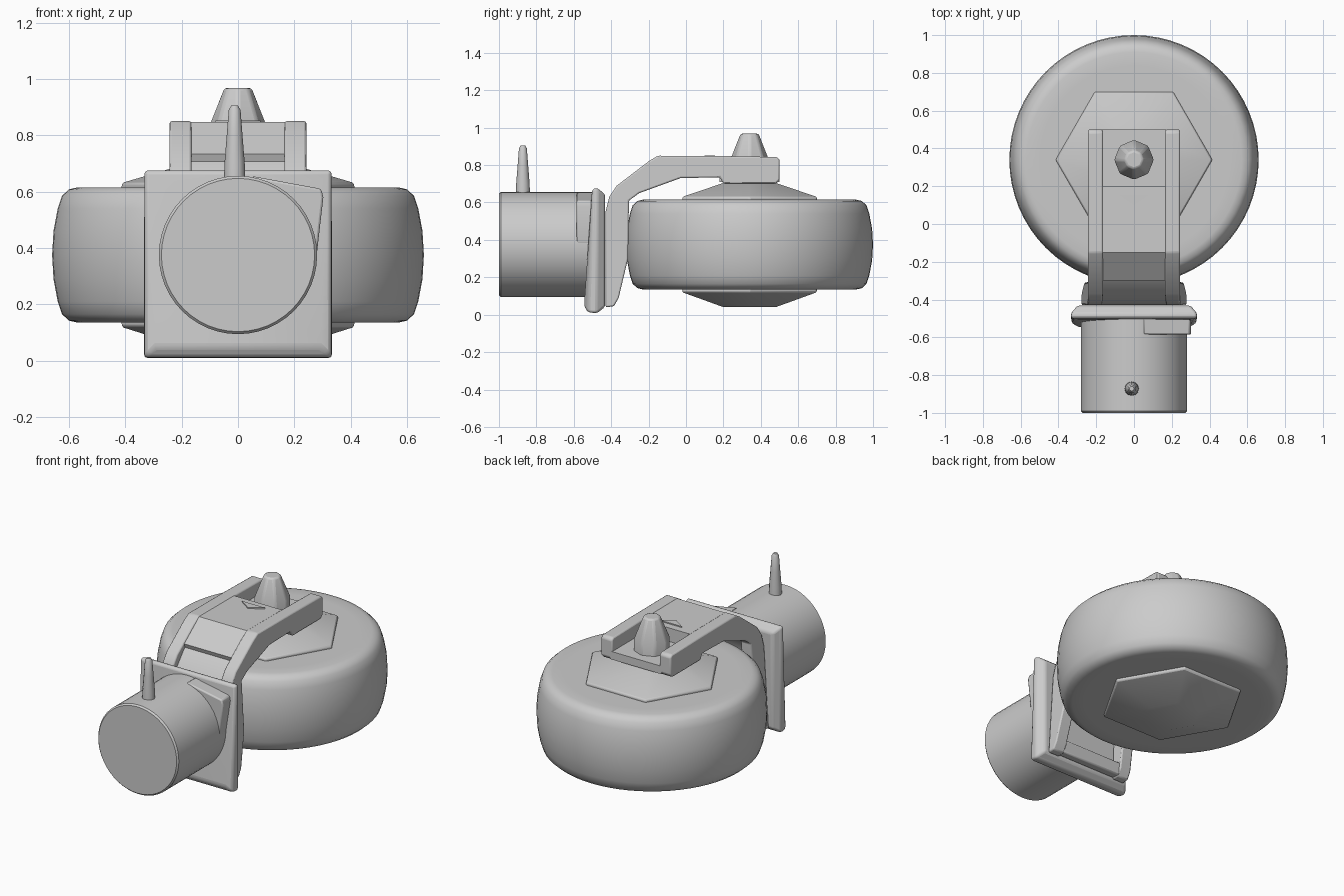
import bpy, bmesh, math
from mathutils import Vector

if "Cube" in bpy.data.objects:
    bpy.data.objects.remove(bpy.data.objects["Cube"])

grey = bpy.data.materials.new("light grey")
grey.diffuse_color = (0.6, 0.6, 0.6, 1)
grey.use_nodes = True
grey.node_tree.nodes["Principled BSDF"].inputs["Base Color"].default_value = grey.diffuse_color


def finish(name, bm, bevel=0.0, angle=30, segs=2):
    """Turn a bmesh into a named grey object with optional rounded edges."""
    bmesh.ops.recalc_face_normals(bm, faces=bm.faces)
    mesh = bpy.data.meshes.new(name)
    bm.to_mesh(mesh)
    bm.free()
    mesh.materials.append(grey)
    ob = bpy.data.objects.new(name, mesh)
    bpy.context.collection.objects.link(ob)
    if bevel:
        mod = ob.modifiers.new("rounding", 'BEVEL')
        mod.width, mod.segments, mod.limit_method = bevel, segs, 'ANGLE'
    bpy.ops.object.select_all(action='DESELECT')
    ob.select_set(True)
    bpy.context.view_layer.objects.active = ob
    bpy.ops.object.shade_smooth_by_angle(angle=math.radians(angle))
    return ob


def loft(name, rings, **kw):
    """Skin a list of equal-length point rings and cap both ends."""
    bm = bmesh.new()
    vs = [[bm.verts.new(p) for p in r] for r in rings]
    n = len(vs[0])
    for a, b in zip(vs, vs[1:]):
        for i in range(n):
            j = (i + 1) % n
            bm.faces.new((a[i], a[j], b[j], b[i]))
    bm.faces.new(vs[0][::-1])
    bm.faces.new(vs[-1])
    return finish(name, bm, **kw)


def turned(name, profile, centre, sides, axis='Z', **kw):
    """Lathe (radius, position) pairs around an upright or lengthwise axis."""
    rings = []
    for r, h in profile:
        ring = []
        for i in range(sides):
            a = 2 * math.pi * i / sides
            u, v = r * math.cos(a), r * math.sin(a)
            ring.append(Vector((u, v, h) if axis == 'Z' else (u, h, v)) + Vector(centre))
        rings.append(ring)
    return loft(name, rings, **kw)


def side_prism(name, pts, x0, x1, **kw):
    """Extrude a (y, z) outline across x."""
    return loft(name, [[(x, y, z) for y, z in pts] for x in (x0, x1)], **kw)


# Wheel with a softly bulging tread
turned("wheel_tyre", [(0.50, 0.135), (0.57, 0.135), (0.60, 0.142), (0.625, 0.165),
                      (0.64, 0.21), (0.655, 0.29), (0.66, 0.375), (0.655, 0.46),
                      (0.64, 0.54), (0.625, 0.585), (0.60, 0.608), (0.57, 0.615),
                      (0.50, 0.615)], (0, 0.34, 0), 64)

# Faceted hub caps on both faces
turned("hub_cap_top", [(0.415, 0.60), (0.415, 0.63), (0.16, 0.705)], (0, 0.34, 0), 6,
       bevel=0.008)
turned("hub_cap_bottom", [(0.415, 0.15), (0.415, 0.12), (0.16, 0.04)], (0, 0.34, 0), 6,
       bevel=0.008)

# Axle nut
turned("axle_nut", [(0.105, 0.69), (0.105, 0.83), (0.05, 0.968)], (0, 0.34, 0), 8,
       bevel=0.01)

# Fork side rails, flared outwards towards the mounting plate
rail = [(0.50, 0.83), (0.485, 0.843), (0.20, 0.848), (-0.15, 0.85), (-0.20, 0.82),
        (-0.37, 0.69), (-0.41, 0.63), (-0.43, 0.55), (-0.43, 0.04), (-0.385, 0.045),
        (-0.36, 0.09), (-0.31, 0.30), (-0.305, 0.61), (-0.25, 0.65), (-0.03, 0.73),
        (0.18, 0.735), (0.20, 0.70), (0.48, 0.70), (0.50, 0.72)]


def flare(y, z):
    return 0.035 * min(1, max(0, (0.6 - z) / 0.5))


for side, label in ((-1, "left"), (1, "right")):
    rings = [[(side * (x + flare(y, z)), y, z) for y, z in rail] for x in (0.165, 0.243)]
    loft(label + "_fork_rail", rings, bevel=0.008)

# Bridge joining the rails, lower axle seat, and recessed front web
side_prism("fork_bridge", [(0.20, 0.845), (-0.15, 0.847), (-0.30, 0.733), (-0.27, 0.65),
                           (-0.03, 0.735), (0.20, 0.74)], -0.18, 0.18)
side_prism("axle_seat", [(0.18, 0.71), (0.50, 0.71), (0.50, 0.76), (0.18, 0.76)],
           -0.18, 0.18)
side_prism("fork_front_web", [(-0.26, 0.73), (-0.30, 0.70), (-0.40, 0.58), (-0.43, 0.50),
                              (-0.43, 0.12), (-0.40, 0.12), (-0.38, 0.50), (-0.32, 0.62),
                              (-0.26, 0.66)], -0.18, 0.18)
side_prism("fork_lower_bar", [(-0.43, 0.05), (-0.38, 0.05), (-0.36, 0.12), (-0.43, 0.14)],
           -0.21, 0.21, bevel=0.008)

# Small pointed notch plate on top of the bridge
loft("bridge_mark", [[(-0.08, 0.155, z), (0.08, 0.155, z), (0, 0.10, z)]
                     for z in (0.84, 0.852)])


# Square mounting plate, thicker toward its lower edge
def plate_ring(y_low, y_high, inset):
    w, lo, hi = 0.335 - inset, 0.008 + inset, 0.678 - inset
    return [(-w, y_low, lo), (w, y_low, lo), (w, y_high, hi), (-w, y_high, hi)]


loft("mounting_plate", [plate_ring(-0.545, -0.505, 0.04), plate_ring(-0.525, -0.50, 0.005),
                        plate_ring(-0.475, -0.475, 0.0), plate_ring(-0.432, -0.432, 0.035)],
     bevel=0.018, segs=3)

# Round socket
turned("socket", [(0.272, -1.0), (0.281, -0.99), (0.281, -0.46)], (0, 0, 0.375), 48,
       axis='Y')

# Corner gusset between socket and plate
gusset = [(0.05, 0.655), (0.295, 0.61), (0.303, 0.58), (0.28, 0.38), (0.15, 0.45)]
loft("corner_gusset", [[(x, y, z) for x, z in gusset] for y in (-0.585, -0.49)],
     bevel=0.008)

# Locking pin standing on the socket
turned("locking_pin", [(0.038, 0.63), (0.036, 0.70), (0.028, 0.80), (0.021, 0.89),
                       (0.012, 0.905)], (-0.012, -0.872, 0), 12)
